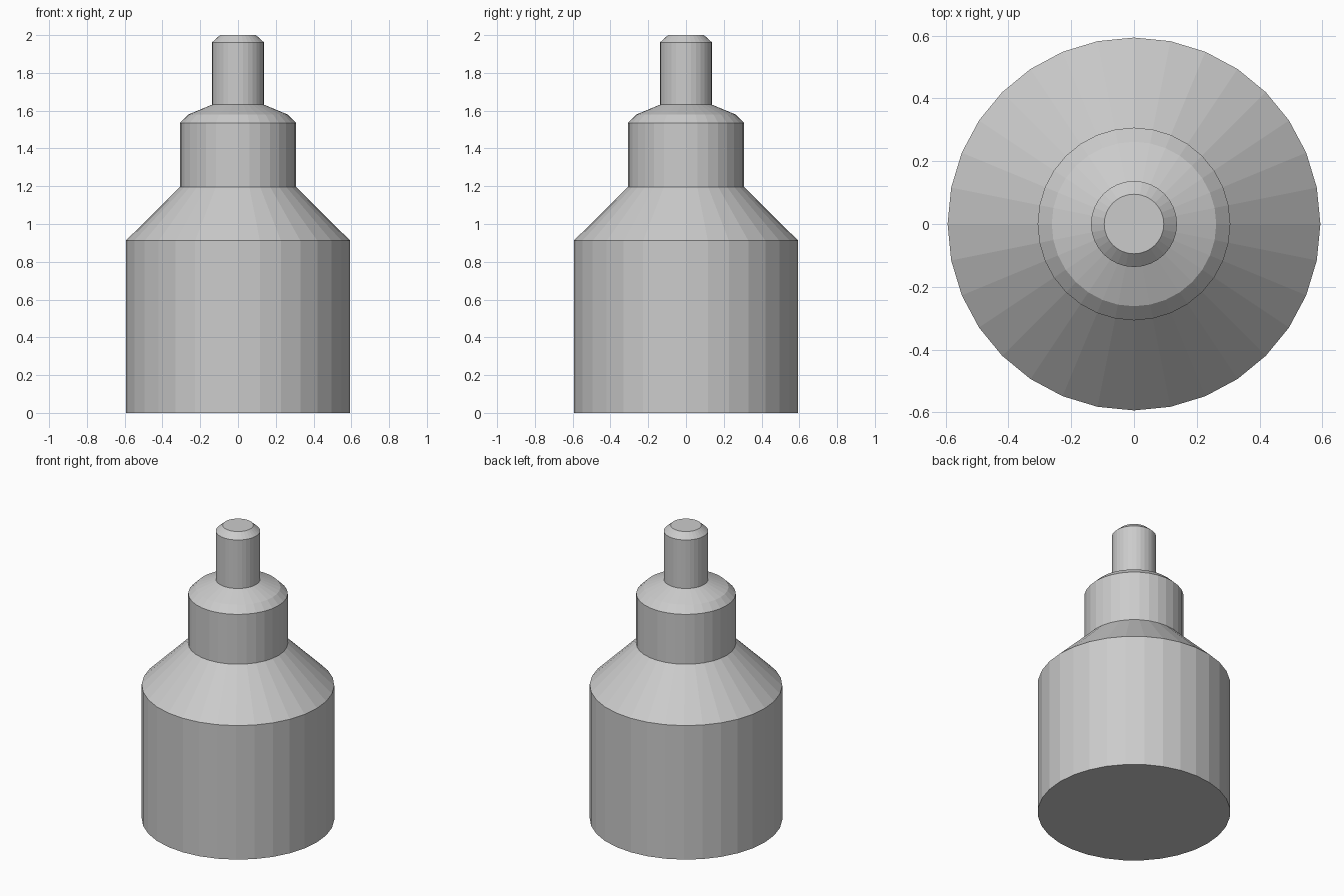
import bpy
import bmesh
from math import cos, sin, tau

if "Cube" in bpy.data.objects:
    bpy.data.objects.remove(bpy.data.objects["Cube"])

SIDES = 32

# Half profile (radius, height) from the base up to the tip
PROFILE = [
    (0.594, 0.0), (0.594, 0.912),      # wide body
    (0.307, 1.196), (0.307, 1.535),    # sloped shoulder and collar
    (0.262, 1.58), (0.137, 1.632),     # bevelled collar top
    (0.137, 1.962), (0.095, 2.0),      # neck with chamfered tip
]


def lathe(name, profile, sides):
    """Revolve a profile around z and cap both ends."""
    bm = bmesh.new()
    rings = [[bm.verts.new((r * cos(tau * i / sides), r * sin(tau * i / sides), z))
              for i in range(sides)] for r, z in profile]
    for low, high in zip(rings, rings[1:]):
        for i in range(sides):
            j = (i + 1) % sides
            bm.faces.new((low[i], low[j], high[j], high[i]))
    bm.faces.new(rings[0][::-1])
    bm.faces.new(rings[-1])
    mesh = bpy.data.meshes.new(name)
    bm.to_mesh(mesh)
    bm.free()
    obj = bpy.data.objects.new(name, mesh)
    bpy.context.collection.objects.link(obj)
    return obj


# Stepped bottle body, one closed flat-faced shell
lathe("stepped_bottle", PROFILE, SIDES)
